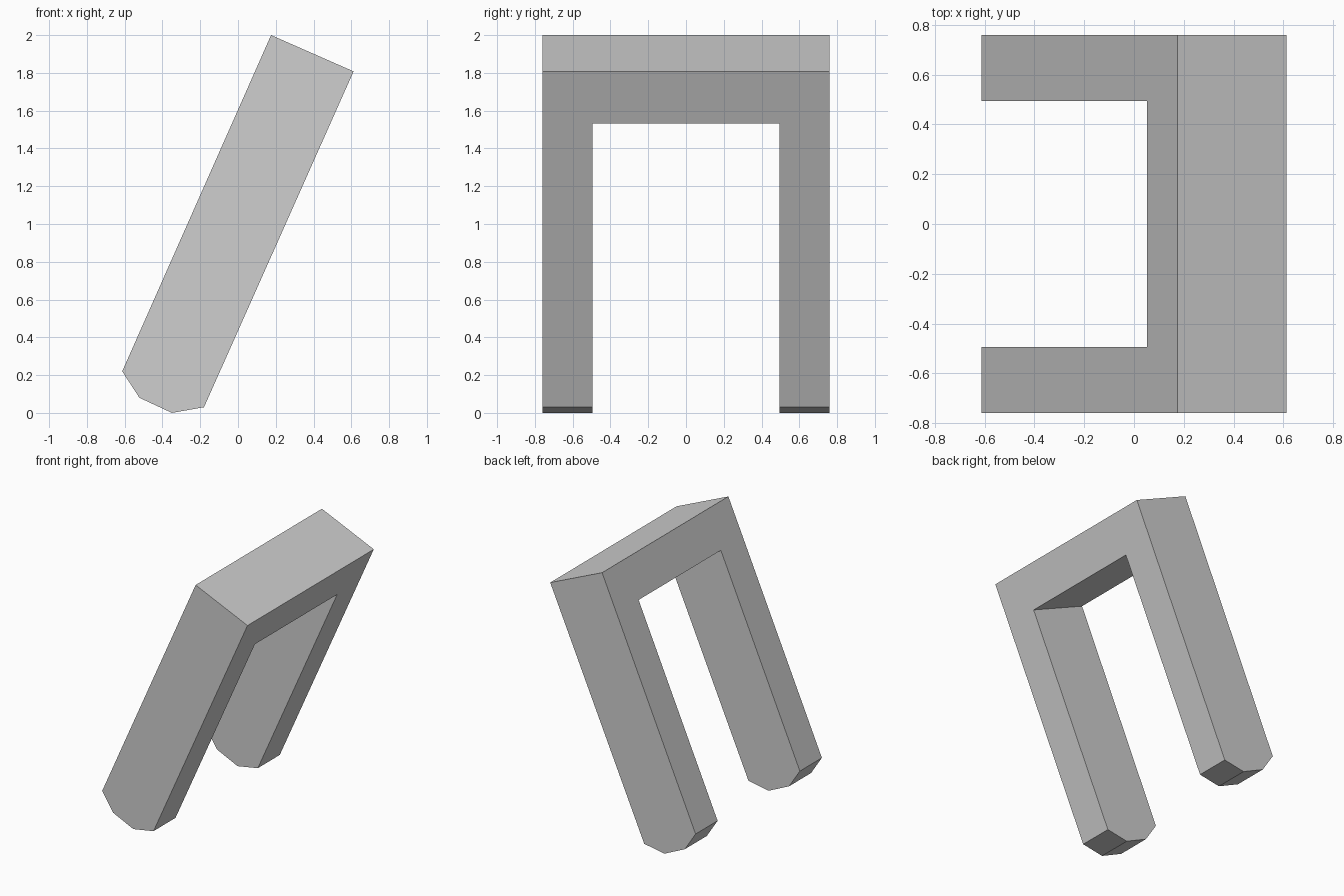
import bpy
import bmesh
from mathutils import Vector

default_cube = bpy.data.objects.get("Cube")
if default_cube:
    bpy.data.objects.remove(default_cube, do_unlink=True)

# Flat grey material
grey = bpy.data.materials.new("light_grey")
grey.use_nodes = True
colour = (0.62, 0.62, 0.62, 1)
grey.diffuse_color = colour
grey.node_tree.nodes["Principled BSDF"].inputs["Base Color"].default_value = colour


def extrude_profile(name, points, half_width):
    """Sweep a closed x-z outline along y, centred on y = 0."""
    bm = bmesh.new()
    base = bm.faces.new([bm.verts.new((x, -half_width, z)) for x, z in points])
    swept = bmesh.ops.extrude_face_region(bm, geom=[base])
    verts = [v for v in swept["geom"] if isinstance(v, bmesh.types.BMVert)]
    bmesh.ops.translate(bm, verts=verts, vec=(0, 2 * half_width, 0))
    bmesh.ops.recalc_face_normals(bm, faces=bm.faces)
    mesh = bpy.data.meshes.new(name)
    bm.to_mesh(mesh)
    bm.free()
    mesh.materials.append(grey)
    obj = bpy.data.objects.new(name, mesh)
    bpy.context.collection.objects.link(obj)
    return obj


# Leaning arch: side outline with chamfered feet
top_left, top_right = Vector((0.175, 2.0)), Vector((0.612, 1.808))
foot = [(-0.18, 0.03), (-0.35, 0.0), (-0.522, 0.08), (-0.613, 0.22)]
arch = extrude_profile("leaning_arch", [top_left, top_right, *foot], 0.76)

# Opening between the legs, square to the lean
across = (top_right - top_left).normalized()
down = Vector((across.y, -across.x))
beam_depth = 0.302
start_left = top_left + down * beam_depth - across * 0.2
start_right = top_right + down * beam_depth + across * 0.2
opening = extrude_profile(
    "leg_opening",
    [start_left, start_right, start_right + down * 2, start_left + down * 2],
    0.495,
)
opening.hide_render = True
opening.hide_set(True)

cut = arch.modifiers.new("opening", "BOOLEAN")
cut.operation = "DIFFERENCE"
cut.solver = "EXACT"
cut.object = opening

# Apply the cut and drop the cutter
bpy.context.view_layer.objects.active = arch
arch.select_set(True)
bpy.ops.object.modifier_apply(modifier=cut.name)
bpy.data.objects.remove(opening, do_unlink=True)
